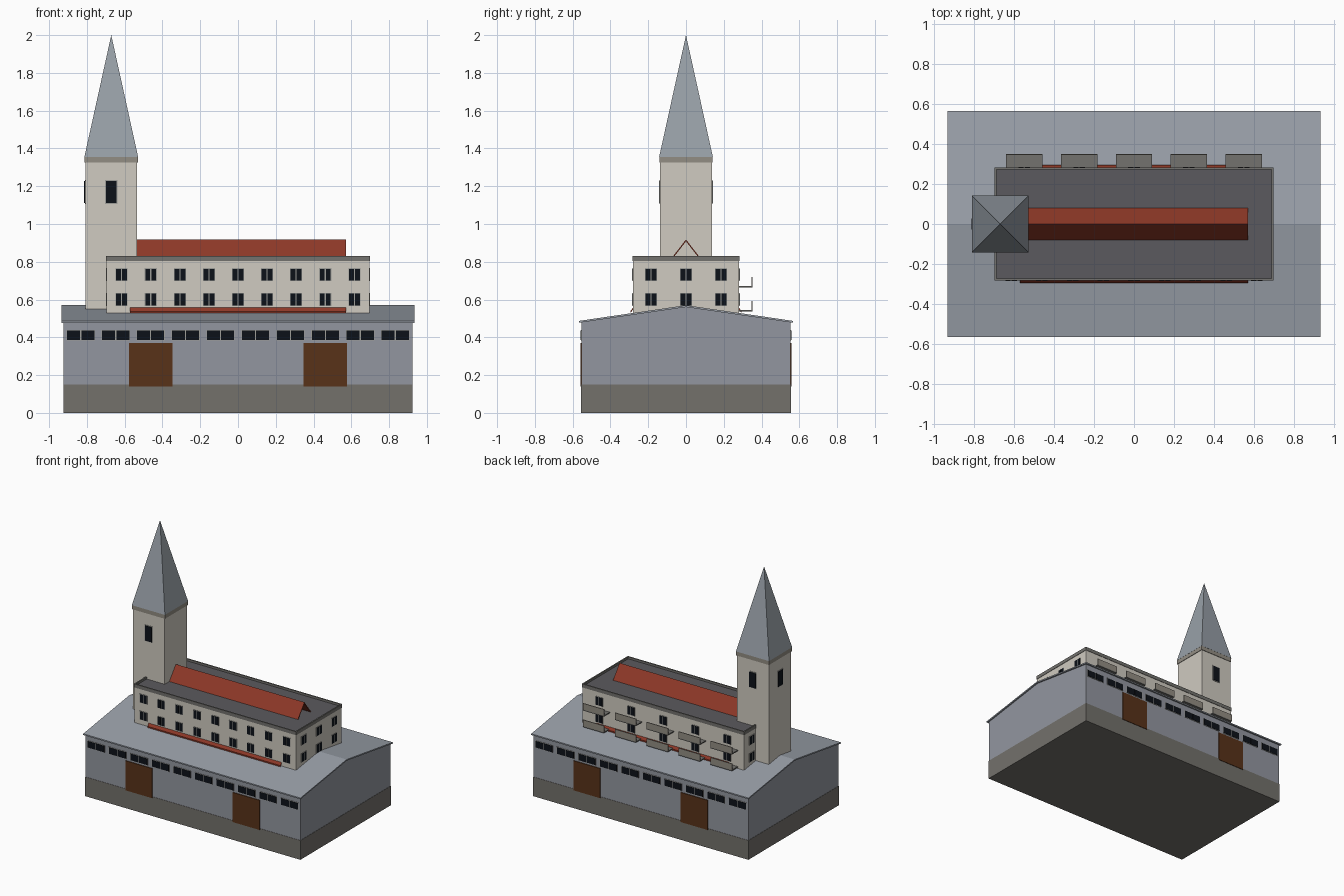
import bpy, bmesh, math
from mathutils import Matrix, Vector

if "Cube" in bpy.data.objects:
    bpy.data.objects.remove(bpy.data.objects["Cube"])


def material(name, r, g, b):
    m = bpy.data.materials.new(name)
    m.diffuse_color = (r ** 2.2, g ** 2.2, b ** 2.2, 1)
    m.use_nodes = True
    m.node_tree.nodes["Principled BSDF"].inputs["Base Color"].default_value = m.diffuse_color
    return m


PLINTH = material("plinth_stone", .45, .44, .42)
CLAD = material("grey_cladding", .57, .585, .62)
SHEET = material("sheet_roof", .60, .625, .66)
PLASTER = material("cream_plaster", .81, .79, .75)
DECK = material("dark_deck", .36, .355, .37)
TRIM = material("stone_trim", .45, .445, .43)
CORNICE = material("cornice_stone", .57, .55, .51)
TILE = material("red_tile", .55, .23, .17)
SPIRE = material("spire_slate", .59, .62, .65)
WOOD = material("brown_wood", .35, .21, .12)
GLASS = material("dark_glass", .08, .095, .12)
FRAME = material("window_frame", .62, .62, .60)


def finish(name, bm, mat):
    bmesh.ops.recalc_face_normals(bm, faces=bm.faces)
    me = bpy.data.meshes.new(name)
    bm.to_mesh(me)
    bm.free()
    me.materials.append(mat)
    ob = bpy.data.objects.new(name, me)
    bpy.context.collection.objects.link(ob)
    return ob


def boxes(name, ranges, mat):
    """One object from boxes given as (x0, x1, y0, y1, z0, z1)."""
    bm = bmesh.new()
    for x0, x1, y0, y1, z0, z1 in ranges:
        m = (Matrix.Translation(((x0 + x1) / 2, (y0 + y1) / 2, (z0 + z1) / 2))
             @ Matrix.Diagonal((x1 - x0, y1 - y0, z1 - z0, 1)))
        bmesh.ops.create_cube(bm, size=1, matrix=m)
    return finish(name, bm, mat)


def prism(name, profile, half, mat):
    """Extrude a (y, z) profile along x, centred on x = 0."""
    bm = bmesh.new()
    face = bm.faces.new([bm.verts.new((-half, y, z)) for y, z in profile])
    ext = bmesh.ops.extrude_face_region(bm, geom=[face])
    verts = [v for v in ext["geom"] if isinstance(v, bmesh.types.BMVert)]
    bmesh.ops.translate(bm, verts=verts, vec=(2 * half, 0, 0))
    return finish(name, bm, mat)


def gable_sheet(ridge, eave_y, eave_z, t):
    return [(-eave_y, eave_z), (0, ridge), (eave_y, eave_z),
            (eave_y, eave_z - t), (0, ridge - t), (-eave_y, eave_z - t)]


def on_wall(side, wall, u, hw, depth, z0, z1):
    """Box range standing proud of a wall; side is '-y', '+y', '-x' or '+x'."""
    s = 1 if side[0] == '+' else -1
    a, b = sorted((s * (wall - .004), s * (wall + depth)))
    if side[1] == 'y':
        return (u - hw, u + hw, a, b, z0, z1)
    return (a, b, u - hw, u + hw, z0, z1)


def windows(name, specs, w, h, border, gap):
    """Two-pane windows from (side, wall, u, z centre)."""
    frames, panes = [], []
    pw = (w - 2 * border - gap) / 2
    for side, wall, u, z in specs:
        frames.append(on_wall(side, wall, u, w / 2, .003, z - h / 2, z + h / 2))
        for s in (-1, 1):
            panes.append(on_wall(side, wall, u + s * (gap + pw) / 2, pw / 2, .005,
                                 z - h / 2 + border, z + h / 2 - border))
    boxes(name + "_frames", frames, FRAME)
    boxes(name + "_panes", panes, GLASS)


# Warehouse: plinth, gabled hall and sheet roof
boxes("plinth", [(-.925, .925, -.555, .555, 0, .15)], PLINTH)
prism("hall", [(-.553, .15), (.553, .15), (.553, .482), (0, .562), (-.553, .482)],
      .923, CLAD)
prism("hall_roof", gable_sheet(.57, .567, .487, .01), .934, SHEET)

# Warehouse doors and window strips, front and back
boxes("hall_doors", [on_wall(s, .555, u, .115, .004, .14, .37)
                     for s in ('-y', '+y') for u in (-.461, .461)], WOOD)
windows("hall_windows", [(s, .553, -.8325 + .185 * i, .41)
                         for s in ('-y', '+y') for i in range(10)],
        .15, .056, .003, .006)

# Upper block with raised parapet and flat deck
boxes("block", [(-.695, .695, -.28, .28, .5, .805)], PLASTER)
boxes("block_deck", [(-.69, .69, -.276, .276, .8, .814)], DECK)
boxes("parapet", [(-.698, .698, s * .278 - .005, s * .278 + .005, .803, .83)
                  for s in (-1, 1)] +
      [(s * .693 - .005, s * .693 + .005, -.273, .273, .803, .83)
       for s in (-1, 1)], TRIM)

# Steep red roof passing through the block
prism("red_roof", gable_sheet(.918, .295, .538, .01), .571, TILE)

# Upper block windows: nine at the front, five at the back, three per end
rows = (.6, .732)
specs = [('-y', .28, .154 * i, z) for i in range(-4, 5) for z in rows]
specs += [('+y', .28, .275 * i, z) for i in range(-2, 3) for z in rows]
specs += [(s, .695, .185 * i, z) for s in ('-x', '+x') for i in (-1, 0, 1) for z in rows]
windows("block_windows", specs, .064, .068, .003, .006)

# Back balconies: slab and front panel
slabs, panels = [], []
for i in range(-2, 3):
    for z in (.668, .54):
        x = .275 * i
        slabs.append((x - .091, x + .091, .275, .352, z - .004, z + .004))
        panels.append((x - .091, x + .091, .346, .352, z + .004, z + .052))
boxes("balcony_slabs", slabs, TRIM)
boxes("balcony_panels", panels, CORNICE)

# Tower, cornice and four-sided spire
TX = -.671
boxes("tower", [(TX - .137, TX + .137, -.137, .137, .5, 1.33)], PLASTER)
boxes("tower_cornice", [(TX - .141, TX + .141, -.141, .141, 1.325, 1.356)], CORNICE)
bm = bmesh.new()
bmesh.ops.create_cone(bm, cap_ends=True, segments=4, radius1=.142 * math.sqrt(2),
                      radius2=0, depth=.644,
                      matrix=Matrix.Translation((TX, 0, 1.678))
                      @ Matrix.Rotation(math.pi / 4, 4, 'Z'))
bmesh.ops.remove_doubles(bm, verts=bm.verts, dist=1e-5)
xs = [v.co.x - TX for v in bm.verts if v.co.z < 1.5]
if min(abs(x) for x in xs) < .01:  # keep the base square to the tower
    bmesh.ops.rotate(bm, verts=bm.verts, cent=Vector((TX, 0, 0)),
                     matrix=Matrix.Rotation(math.pi / 4, 3, 'Z'))
finish("spire", bm, SPIRE)

# Belfry windows on front, back and outer side
belfry = [on_wall(s, .137, TX, .033, .003, 1.107, 1.233) for s in ('-y', '+y')]
glass = [on_wall(s, .137, TX, .028, .006, 1.112, 1.228) for s in ('-y', '+y')]
belfry.append(on_wall('-x', .137 - TX, 0, .033, .003, 1.107, 1.233))
glass.append(on_wall('-x', .137 - TX, 0, .028, .006, 1.112, 1.228))
boxes("belfry_frames", belfry, FRAME)
boxes("belfry_panes", glass, GLASS)
